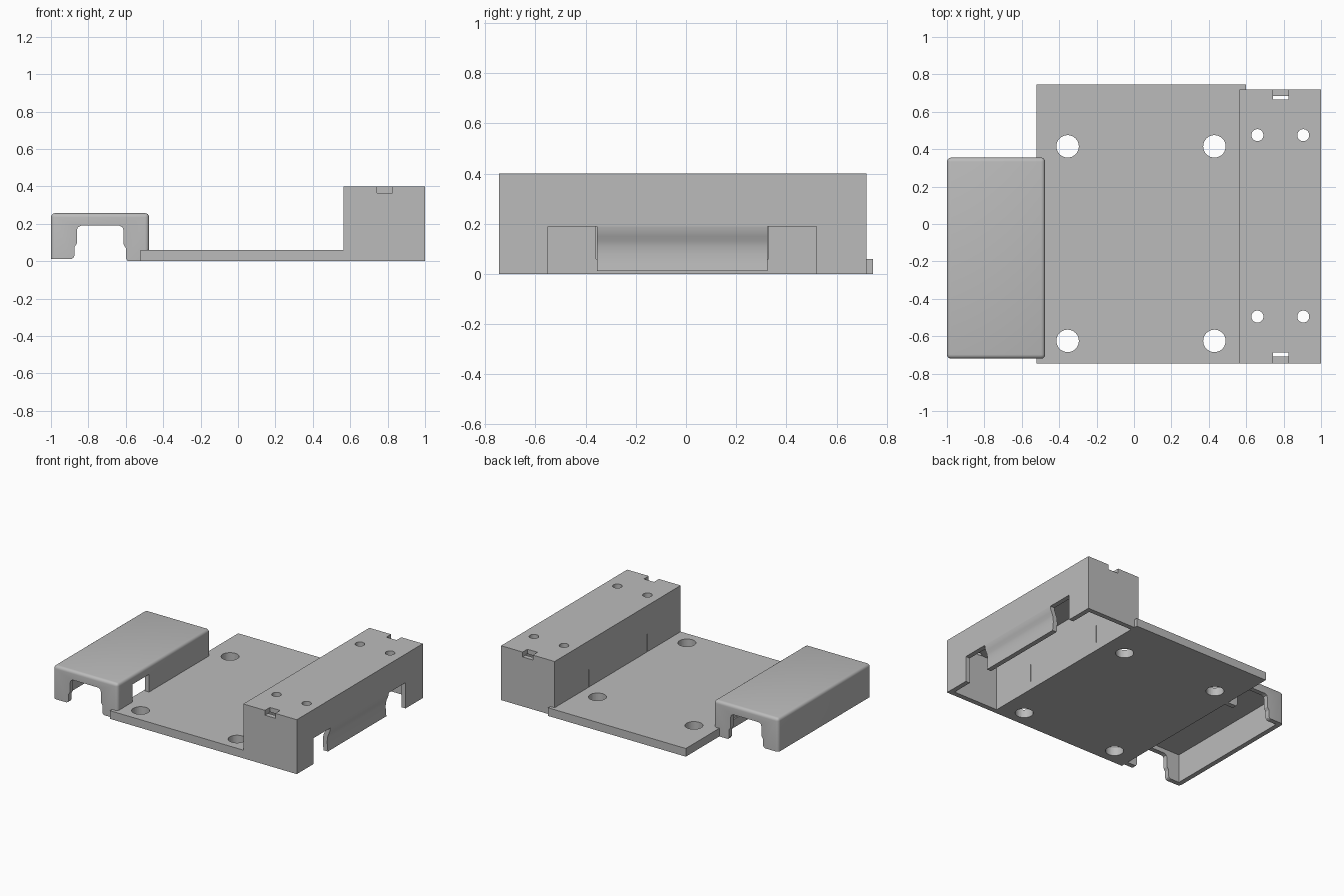
import bpy, bmesh, math
from mathutils import Matrix, Vector

if "Cube" in bpy.data.objects:
    bpy.data.objects.remove(bpy.data.objects["Cube"])

grey = bpy.data.materials.new("plain_grey")
grey.diffuse_color = (0.5, 0.5, 0.5, 1)
grey.use_nodes = True
grey.node_tree.nodes["Principled BSDF"].inputs["Base Color"].default_value = grey.diffuse_color


def make(name, bm):
    bmesh.ops.recalc_face_normals(bm, faces=bm.faces)
    me = bpy.data.meshes.new(name)
    bm.to_mesh(me)
    bm.free()
    me.materials.append(grey)
    ob = bpy.data.objects.new(name, me)
    bpy.context.scene.collection.objects.link(ob)
    return ob


def box(name, x0, x1, y0, y1, z0, z1, bevel=0):
    bm = bmesh.new()
    bmesh.ops.create_cube(bm, size=1)
    for v in bm.verts:
        v.co = ((x0 + x1) / 2 + v.co.x * (x1 - x0),
                (y0 + y1) / 2 + v.co.y * (y1 - y0),
                (z0 + z1) / 2 + v.co.z * (z1 - z0))
    if bevel:  # round every edge except those of the bottom
        edges = [e for e in bm.edges if max(v.co.z for v in e.verts) > z0 + 1e-4]
        bmesh.ops.bevel(bm, geom=edges, offset=bevel, segments=4,
                        profile=0.5, affect='EDGES')
    return make(name, bm)


def prism(name, pts, y0, y1):
    """Extrude an (x, z) profile along y."""
    bm = bmesh.new()
    face = bm.faces.new([bm.verts.new((x, y0, z)) for x, z in pts])
    ext = bmesh.ops.extrude_face_region(bm, geom=[face])
    moved = [g for g in ext["geom"] if isinstance(g, bmesh.types.BMVert)]
    bmesh.ops.translate(bm, verts=moved, vec=Vector((0, y1 - y0, 0)))
    return make(name, bm)


def drill(x, y, r, z0, z1):
    bm = bmesh.new()
    bmesh.ops.create_cone(bm, cap_ends=True, segments=40, radius1=r, radius2=r,
                          depth=z1 - z0,
                          matrix=Matrix.Translation((x, y, (z0 + z1) / 2)))
    return make("drill", bm)


def cut(ob, cutters):
    for c in cutters:
        mod = ob.modifiers.new("cut", 'BOOLEAN')
        mod.operation, mod.solver, mod.object = 'DIFFERENCE', 'EXACT', c
        dg = bpy.context.evaluated_depsgraph_get()
        dg.update()
        me = bpy.data.meshes.new_from_object(ob.evaluated_get(dg))
        ob.modifiers.clear()
        ob.data = me
        bpy.data.objects.remove(c)


def smooth(ob):
    for p in ob.data.polygons:
        p.use_smooth = True
    ob.data.set_sharp_from_angle(angle=math.radians(30))


# base plate with four mounting holes
plate = box("base_plate", -0.52, 0.60, -0.745, 0.745, 0, 0.06)
cut(plate, [drill(x, y, 0.06, -0.1, 0.2)
            for x in (-0.355, 0.43) for y in (0.415, -0.625)])

# tall hollow housing, open underneath
housing = box("tall_housing", 0.565, 1.0, -0.745, 0.72, 0, 0.40)
cuts = [box("cavity", 0.60, 0.965, -0.708, 0.685, -0.1, 0.366)]
cuts += [drill(x, y, 0.032, 0.3, 0.5) for x in (0.66, 0.905) for y in (0.475, -0.495)]
# notches in the top of both end walls
cuts += [box("notch", 0.742, 0.825, a, b, 0.364, 0.5)
         for a, b in ((0.665, 0.8), (-0.8, -0.688))]
# outer wall opening, later partly filled by the clip tab
cuts.append(box("opening", 0.93, 1.1, -0.55, 0.52, -0.1, 0.19))
# thin slits in the inner wall
cuts += [box("slit", 0.5, 0.63, y - 0.003, y + 0.003, -0.1, 0.19)
         for y in (-0.355, 0.325)]
cut(housing, cuts)
smooth(housing)

# curved clip tab between the two openings
outer = [(1.0, 0.19), (0.997, 0.17), (0.99, 0.15), (0.981, 0.13), (0.976, 0.11),
         (0.974, 0.08), (0.976, 0.045), (0.98, 0.012)]
tab = prism("clip_tab", outer + [(x - 0.035, z) for x, z in reversed(outer)],
            -0.355, 0.325)
smooth(tab)

# low rounded cover, hollow, with an arch through both ends
cover = box("low_cover", -1.0, -0.475, -0.72, 0.355, 0, 0.257, bevel=0.022)
arch = [(-0.89, -0.1), (-0.89, 0.012), (-0.88, 0.018), (-0.875, 0.028),
        (-0.875, 0.075), (-0.862, 0.095), (-0.862, 0.165), (-0.856, 0.182),
        (-0.84, 0.19), (-0.633, 0.19), (-0.618, 0.182), (-0.612, 0.165),
        (-0.612, 0.09), (-0.60, 0.07), (-0.60, 0.015), (-0.59, 0.002), (-0.59, -0.1)]
cut(cover, [
    box("cavity", -0.965, -0.51, -0.685, 0.32, -0.1, 0.222),
    prism("arch", arch, -0.9, 0.6),
    box("slot", -0.54, -0.4, -0.55, -0.355, -0.1, 0.19),
    box("foot_trim", -1.1, -0.8, -0.9, 0.6, -0.1, 0.012),
])
smooth(cover)
